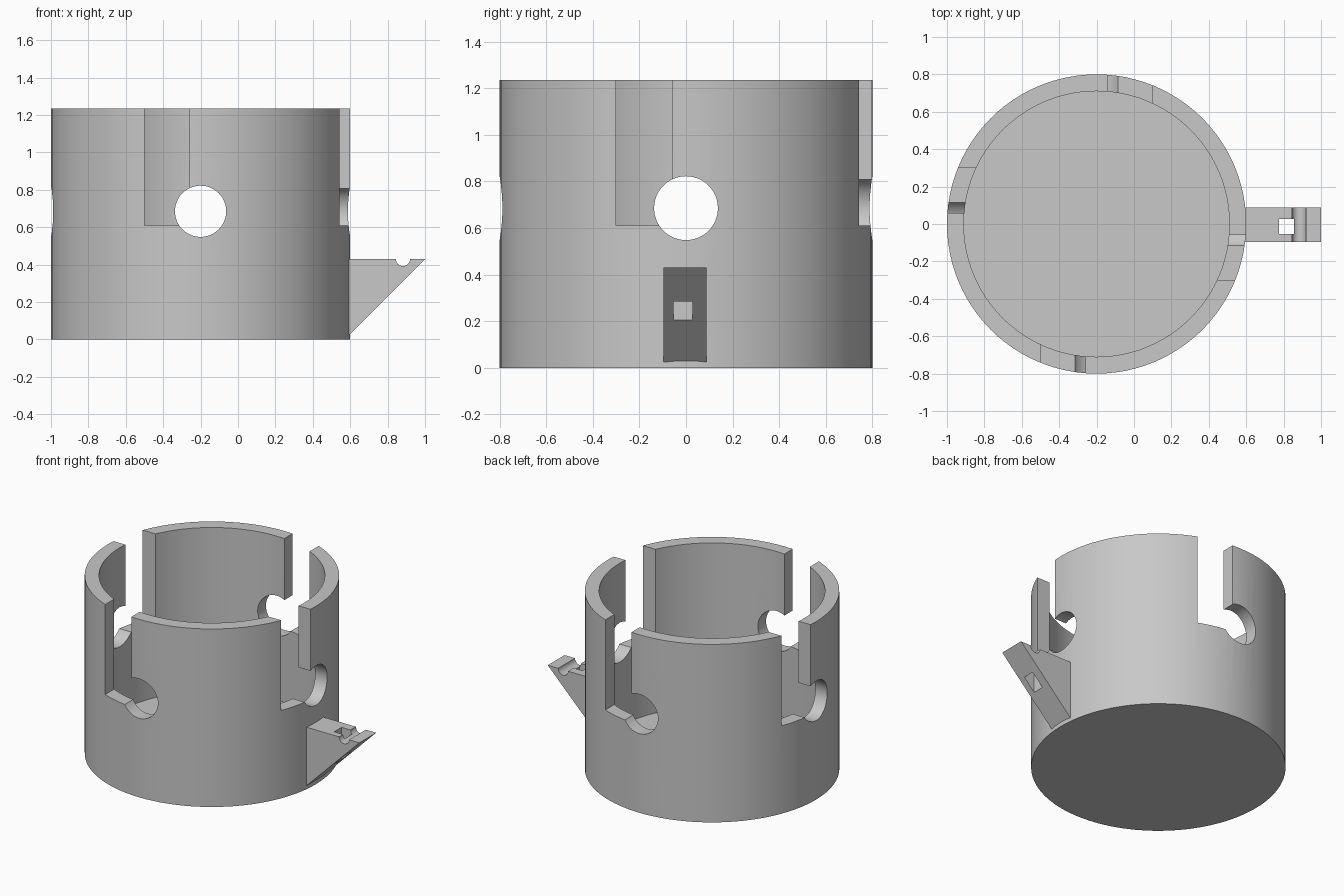
import bpy
import bmesh
from math import pi, cos, sin
from mathutils import Matrix, Vector

cube = bpy.data.objects.get("Cube")
if cube:
    bpy.data.objects.remove(cube, do_unlink=True)

grey = bpy.data.materials.new("plain_grey")
grey.use_nodes = True
COLOUR = (0.58, 0.58, 0.58, 1)
grey.diffuse_color = COLOUR
grey.node_tree.nodes["Principled BSDF"].inputs["Base Color"].default_value = COLOUR

CENTRE = Vector((-0.2, 0, 0))
OUTER, INNER, HEIGHT, FLOOR = 0.8, 0.71, 1.235, 0.1


def finish(bm, name):
    bmesh.ops.recalc_face_normals(bm, faces=bm.faces)
    mesh = bpy.data.meshes.new(name)
    bm.to_mesh(mesh)
    bm.free()
    mesh.materials.append(grey)
    obj = bpy.data.objects.new(name, mesh)
    bpy.context.collection.objects.link(obj)
    return obj


def cylinder(name, radius, depth, matrix, sides):
    bm = bmesh.new()
    bmesh.ops.create_cone(bm, cap_ends=True, segments=sides, radius1=radius,
                          radius2=radius, depth=depth, matrix=matrix)
    return finish(bm, name)


def box(name, low, high, matrix=Matrix()):
    low, high = Vector(low), Vector(high)
    bm = bmesh.new()
    bmesh.ops.create_cube(bm, size=1)
    bmesh.ops.scale(bm, vec=high - low, verts=bm.verts)
    bmesh.ops.translate(bm, vec=(low + high) / 2, verts=bm.verts)
    bmesh.ops.transform(bm, matrix=matrix, verts=bm.verts)
    return finish(bm, name)


def cut(target, cutter):
    cutter.hide_render = True
    mod = target.modifiers.new("cut", 'BOOLEAN')
    mod.operation = 'DIFFERENCE'
    mod.solver = 'EXACT'
    mod.object = cutter
    bpy.context.view_layer.objects.active = target
    bpy.ops.object.modifier_apply(modifier=mod.name)
    bpy.data.objects.remove(cutter, do_unlink=True)


def smooth(obj):
    bpy.ops.object.select_all(action='DESELECT')
    obj.select_set(True)
    bpy.context.view_layer.objects.active = obj
    bpy.ops.object.shade_smooth_by_angle(angle=pi / 6)


# Cup: a cylinder hollowed down to its floor
place = Matrix.Translation(CENTRE)
cup = cylinder("cup", OUTER, HEIGHT, place @ Matrix.Translation((0, 0, HEIGHT / 2)), 96)
cut(cup, cylinder("hollow", INNER, 2, place @ Matrix.Translation((0, 0, FLOOR + 1)), 96))

# Four bayonet openings: a slot from the rim leading into a round hole
for k in range(4):
    turn = place @ Matrix.Rotation(k * pi / 2, 4, 'Z')
    cut(cup, box("slot", (-0.3, -0.95, 0.61), (-0.06, -0.5, 1.5), turn))
    hole = turn @ Matrix.Translation((0, -0.75, 0.685)) @ Matrix.Rotation(pi / 2, 4, 'X')
    cut(cup, cylinder("round_hole", 0.137, 0.5, hole, 48))
smooth(cup)

# Side bracket: a triangular fin with a rounded groove across its top
GROOVE_X, GROOVE_R, TOP = 0.882, 0.038, 0.43
profile = [(0.57, 0), (1, TOP)]
profile += [(GROOVE_X + GROOVE_R * cos(i * pi / 12), TOP - GROOVE_R * sin(i * pi / 12))
            for i in range(13)]
profile.append((0.57, TOP))
bm = bmesh.new()
side = bm.faces.new([bm.verts.new((x, -0.097, z)) for x, z in profile])
extruded = bmesh.ops.extrude_face_region(bm, geom=[side])["geom"]
bmesh.ops.translate(bm, vec=(0, 0.184, 0),
                    verts=[v for v in extruded if isinstance(v, bmesh.types.BMVert)])
bracket = finish(bm, "side_bracket")

# Square hole straight down through the bracket
cut(bracket, box("square_hole", (0.775, -0.053, 0), (0.855, 0.028, 0.6)))
smooth(bracket)
